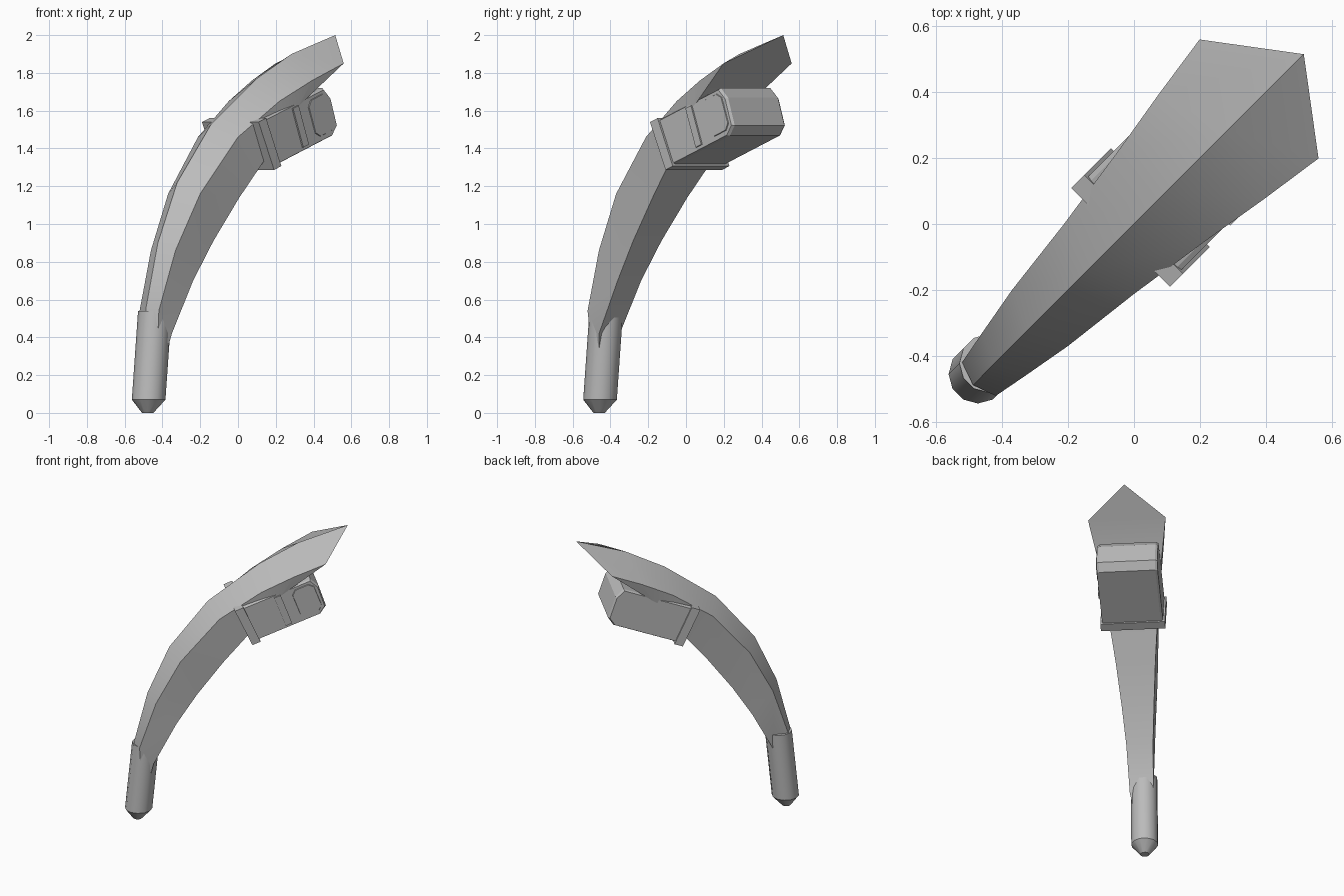
import bpy, bmesh, math
from mathutils import Vector

cube = bpy.data.objects.get("Cube")
if cube:
    bpy.data.objects.remove(cube, do_unlink=True)

grey = bpy.data.materials.new("plain grey")
grey.use_nodes = True
colour = (0.5, 0.5, 0.5, 1)
grey.diffuse_color = colour
grey.node_tree.nodes["Principled BSDF"].inputs["Base Color"].default_value = colour

R2 = math.sqrt(0.5)
TILT = math.radians(20.5)


def place(d, e, z):
    """Diagonal distance, sideways offset and height to world space."""
    return Vector(((d + e) * R2, (d - e) * R2, z))


def place_block(u, e, w):
    """Tilted coordinates of the housing to world space."""
    c, s = math.cos(TILT), math.sin(TILT)
    return place(0.057 + u * c - w * s, e, 1.29 + u * s + w * c)


def loft(name, rings, smooth=30):
    """Skin a row of equal rings and close both ends."""
    bm = bmesh.new()
    rows = [[bm.verts.new(p) for p in ring] for ring in rings]
    n = len(rows[0])
    for a, b in zip(rows, rows[1:]):
        for i in range(n):
            j = (i + 1) % n
            bm.faces.new((a[i], a[j], b[j], b[i]))
    bm.faces.new(rows[0])
    bm.faces.new(rows[-1])
    bmesh.ops.recalc_face_normals(bm, faces=bm.faces)
    mesh = bpy.data.meshes.new(name)
    bm.to_mesh(mesh)
    bm.free()
    obj = bpy.data.objects.new(name, mesh)
    bpy.context.collection.objects.link(obj)
    mesh.materials.append(grey)
    bpy.ops.object.select_all(action='DESELECT')
    obj.select_set(True)
    bpy.context.view_layer.objects.active = obj
    bpy.ops.object.shade_smooth_by_angle(angle=math.radians(smooth))
    return obj


def slab(name, profile, layers):
    """Stack a side profile across the housing; each layer is (offset, inset)."""
    mid_u = sum(p[0] for p in profile) / len(profile)
    mid_w = sum(p[1] for p in profile) / len(profile)
    rings = []
    for e, inset in layers:
        k = 1 - inset
        rings.append([place_block(mid_u + (u - mid_u) * k, e, mid_w + (w - mid_w) * k)
                      for u, w in profile])
    return loft(name, rings, 15)


def box(u0, u1, w0, w1, cut=0.0):
    """Rectangle profile, optionally with cut corners."""
    if not cut:
        return [(u0, w0), (u1, w0), (u1, w1), (u0, w1)]
    return [(u0 + cut, w0), (u1 - cut, w0), (u1, w0 + cut), (u1, w1 - cut),
            (u1 - cut, w1), (u0 + cut, w1), (u0, w1 - cut), (u0, w0 + cut)]


# Curved arm: ridge (d, z), shoulder (d, z, half width), inner edge (same)
stations = [
    ((-0.68, 0.30), (-0.65, 0.30, 0.05), (-0.60, 0.28, 0.05)),
    ((-0.69, 0.55), (-0.665, 0.54, 0.072), (-0.573, 0.42, 0.078)),
    ((-0.60, 0.90), (-0.56, 0.86, 0.092), (-0.424, 0.70, 0.088)),
    ((-0.455, 1.22), (-0.403, 1.16, 0.12), (-0.29, 0.91, 0.106)),
    ((-0.20, 1.53), (-0.15, 1.46, 0.15), (-0.12, 1.14, 0.13)),
    ((0.14, 1.77), (0.12, 1.65, 0.19), (0.06, 1.36, 0.16)),
    ((0.40, 1.90), (0.33, 1.76, 0.225), (0.17, 1.50, 0.18)),
    ((0.728, 2.00), (0.536, 1.85, 0.255), (0.27, 1.635, 0.20)),
]
loft("curved_arm", [[place(r[0], 0, r[1]), place(s[0], s[2], s[1]),
                     place(i[0], i[2], i[1]), place(i[0], -i[2], i[1]),
                     place(s[0], -s[2], s[1])] for r, s, i in stations])

# Foot: a leaning round post with a blunt lower end
foot_rings = []
for z, radius in ((0, 0.03), (0.07, 0.089), (0.54, 0.089)):
    cx, cy = -0.478 + 0.07 * z, -0.46 + 0.07 * z
    foot_rings.append([(cx + radius * math.cos(a), cy + radius * math.sin(a), z)
                       for a in (math.tau * k / 12 for k in range(12))])
loft("foot", foot_rings, 35)

# Housing under the arm, with chamfered sides and a sloping lower end
housing = [(0.02, 0.008), (0.49, 0.006), (0.543, 0.045), (0.548, 0.20),
           (0.515, 0.266), (0.02, 0.268)]
slab("housing", housing, ((-0.2, 0.05), (-0.185, 0), (0.185, 0), (0.2, 0.05)))

# Collar around the inner end of the housing
collar = [(0, -0.004), (0.058, -0.004), (0.04, 0.274), (-0.02, 0.274)]
slab("collar", collar, ((-0.212, 0), (0.212, 0)))

# Raised details on the right face
slab("side_rib", box(0.25, 0.295, 0.03, 0.25), ((0.195, 0), (0.209, 0)))
slab("side_panel", box(0.365, 0.52, 0.035, 0.245, 0.03), ((0.195, 0), (0.205, 0.04)))
